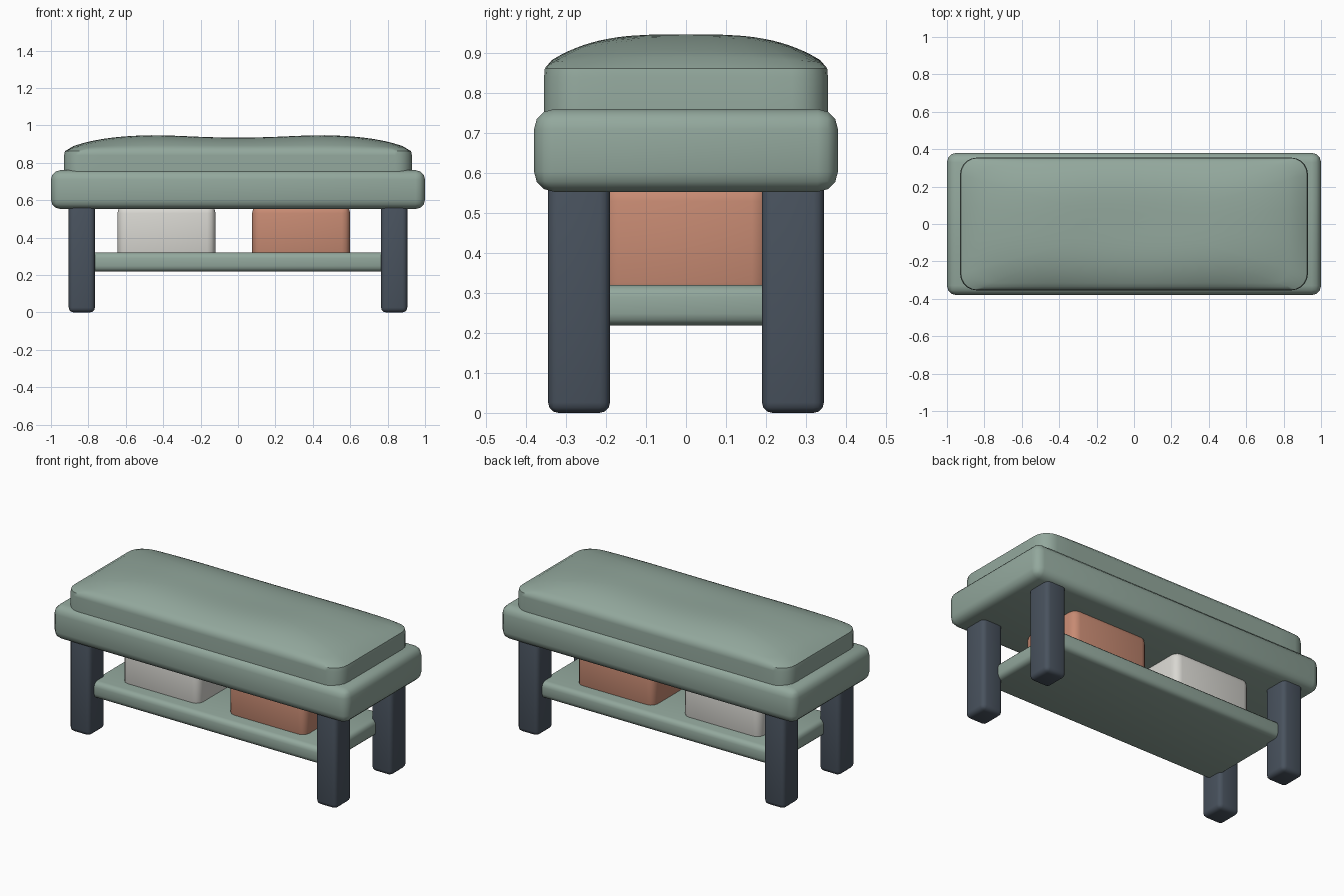
import bpy, bmesh
from math import cos, sin, pi, radians

cube = bpy.data.objects.get("Cube")
if cube:
    bpy.data.objects.remove(cube, do_unlink=True)


def material(name, rgb):
    m = bpy.data.materials.new(name)
    m.use_nodes = True
    m.diffuse_color = (*rgb, 1)
    m.node_tree.nodes["Principled BSDF"].inputs["Base Color"].default_value = (*rgb, 1)
    return m


sage = material("sage green", (0.29, 0.39, 0.335))
slate = material("dark slate", (0.066, 0.085, 0.112))
terracotta = material("terracotta", (0.57, 0.255, 0.17))
cream = material("warm white", (0.69, 0.68, 0.64))


def finish(bm, name, mat, angle=40):
    bmesh.ops.recalc_face_normals(bm, faces=bm.faces)
    mesh = bpy.data.meshes.new(name)
    bm.to_mesh(mesh)
    bm.free()
    mesh.materials.append(mat)
    obj = bpy.data.objects.new(name, mesh)
    bpy.context.collection.objects.link(obj)
    bpy.ops.object.select_all(action='DESELECT')
    obj.select_set(True)
    bpy.context.view_layer.objects.active = obj
    bpy.ops.object.shade_smooth_by_angle(angle=radians(angle))
    return obj


def rounded_box(name, mat, x, y, z, radius, segments=3):
    """Box between the (low, high) pairs x, y, z with all edges rounded."""
    bm = bmesh.new()
    bmesh.ops.create_cube(bm, size=1)
    for v in bm.verts:
        v.co = [(lo + hi) / 2 + c * (hi - lo) for c, (lo, hi) in zip(v.co, (x, y, z))]
    bmesh.ops.bevel(bm, geom=bm.edges[:], offset=radius, segments=segments,
                    profile=0.5, affect='EDGES')
    return finish(bm, name, mat)


# Seat base and lower shelf
rounded_box("seat_base", sage, (-1, 1), (-0.38, 0.38), (0.553, 0.76), 0.05)
rounded_box("lower_shelf", sage, (-0.8, 0.8), (-0.3, 0.3), (0.218, 0.32), 0.03)

# Four legs
for sx, side in ((-1, "right"), (1, "left")):
    for sy, end in ((-1, "front"), (1, "back")):
        rounded_box(f"{end}_{side}_leg", slate,
                    sorted((sx * 0.765, sx * 0.905)),
                    sorted((sy * 0.19, sy * 0.345)), (0, 0.6), 0.026)

# Storage boxes on the shelf
rounded_box("white_storage_box", cream, (-0.645, -0.12), (-0.21, 0.21), (0.28, 0.575), 0.045)
rounded_box("terracotta_storage_box", terracotta, (0.075, 0.6), (-0.21, 0.21), (0.28, 0.575), 0.045)


# Puffed cushion: rounded outline shrunk towards the centre, with a domed top
HX, HY, CORNER = 0.93, 0.355, 0.09


def outline():
    pts = []
    centres = [(1, 1), (-1, 1), (-1, -1), (1, -1)]
    arcs = []
    for q, (sx, sy) in enumerate(centres):
        cx, cy = sx * (HX - CORNER), sy * (HY - CORNER)
        arcs.append([(cx + CORNER * cos((q + k / 5) * pi / 2),
                      cy + CORNER * sin((q + k / 5) * pi / 2)) for k in range(6)])
    for q in range(4):
        pts += arcs[q]
        a, b = arcs[q][-1], arcs[(q + 1) % 4][0]
        n = 16 if q % 2 == 0 else 6
        pts += [(a[0] + (b[0] - a[0]) * k / n, a[1] + (b[1] - a[1]) * k / n)
                for k in range(1, n)]
    return pts


def top_height(x, y):
    u, v = min(abs(x) / HX, 1), min(abs(y) / HY, 1)
    dome = (1 - u ** 5) * (1 - v ** 3.2)
    dip = 0.016 * (1 - min(u / 0.55, 1) ** 2) ** 2 * (1 - v * v)
    return 0.87 + 0.08 * dome - dip


bm = bmesh.new()
shape = outline()
levels = [(1, 0.74), (1, 0.84), (0.995, 0.862)] + [(1 - k / 18, None) for k in range(1, 18)]
rings = []
for t, z in levels:
    rings.append([bm.verts.new((x * t, y * t, top_height(x * t, y * t) if z is None else z))
                  for x, y in shape])
count = len(shape)
for low, high in zip(rings, rings[1:]):
    for i in range(count):
        j = (i + 1) % count
        bm.faces.new((low[i], low[j], high[j], high[i]))
centre = bm.verts.new((0, 0, top_height(0, 0)))
for i in range(count):
    bm.faces.new((rings[-1][i], rings[-1][(i + 1) % count], centre))
bm.faces.new(rings[0])
finish(bm, "seat_cushion", sage, 45)
